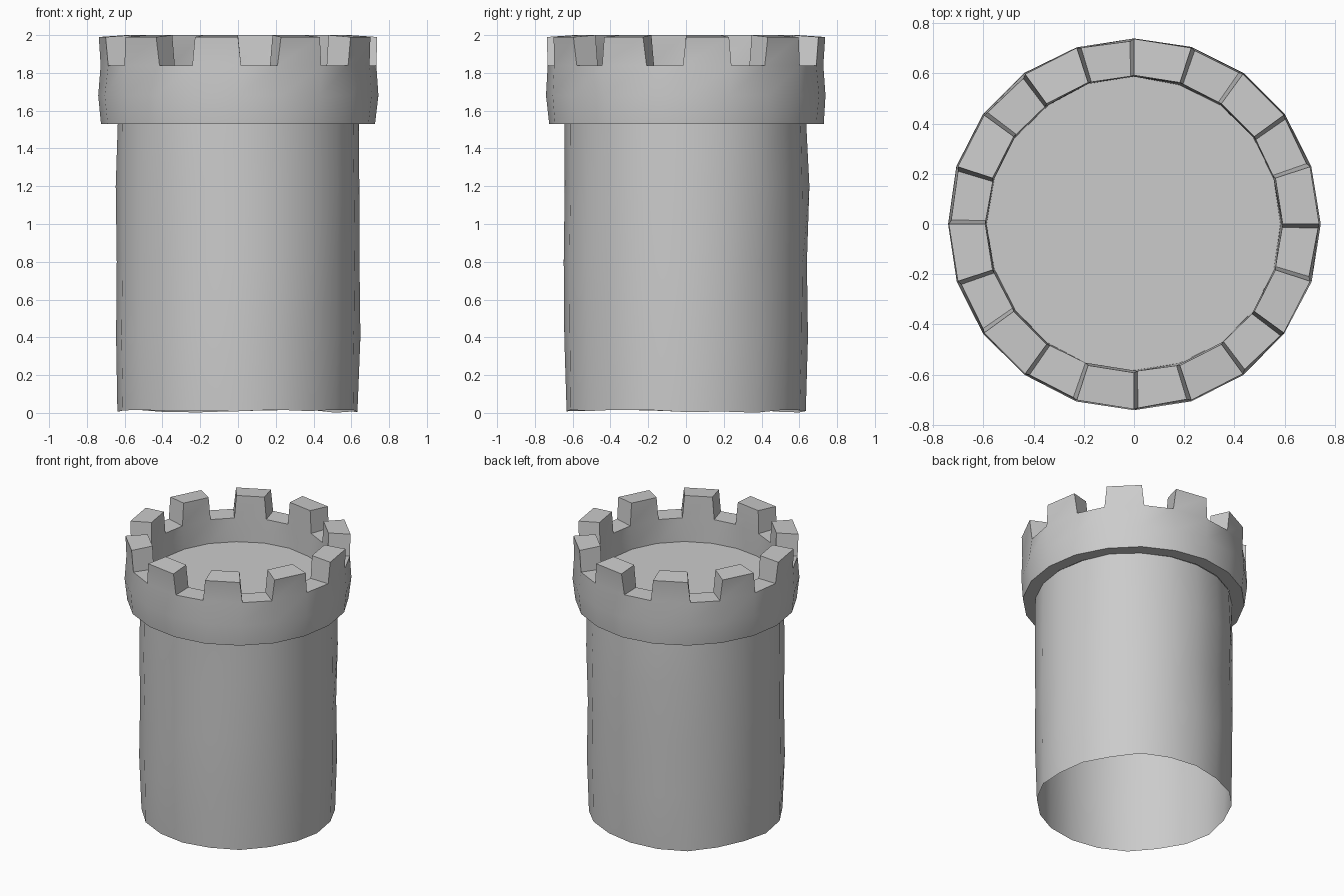
import bpy, bmesh, math, random

if "Cube" in bpy.data.objects:
    bpy.data.objects.remove(bpy.data.objects["Cube"])

random.seed(4)
N = 20
STEP = 2 * math.pi / N


def point(bm, r, a, z):
    return bm.verts.new((r * math.cos(a), r * math.sin(a), z))


def finish(bm, name, angle=35):
    bmesh.ops.recalc_face_normals(bm, faces=bm.faces)
    mesh = bpy.data.meshes.new(name)
    bm.to_mesh(mesh)
    bm.free()
    ob = bpy.data.objects.new(name, mesh)
    bpy.context.collection.objects.link(ob)
    bpy.ops.object.select_all(action='DESELECT')
    ob.select_set(True)
    bpy.context.view_layer.objects.active = ob
    bpy.ops.object.shade_smooth_by_angle(angle=math.radians(angle))


def bridge(bm, a, b):
    for k in range(N):
        j = (k + 1) % N
        bm.faces.new((a[k], a[j], b[j], b[k]))


# Shaft: open tube with slightly uneven, hand-worn walls
bm = bmesh.new()
loops = []
for z, r in [(0.01, 0.637), (0.4, 0.648), (0.8, 0.645), (1.2, 0.648), (1.53, 0.642)]:
    loop = []
    for k in range(N):
        dz = random.uniform(-0.01, 0.008) if z < 0.1 else 0
        loop.append(point(bm, r + random.uniform(-0.006, 0.006), k * STEP, z + dz))
    loops.append(loop)
for a, b in zip(loops, loops[1:]):
    bridge(bm, a, b)
finish(bm, "tower_shaft")

# Parapet: flared ring with a recessed floor and merlons on alternate segments
bm = bmesh.new()
flare = math.radians(1.3)


def base_angle(k):
    # merlon feet spread slightly into the gaps
    return k * STEP + (-flare if k % 2 == 0 else flare)


profile = [(0.64, 1.53), (0.727, 1.53), (0.741, 1.68), (0.73, 1.84),
           (0.588, 1.84), (0.585, 1.67)]
rings = []
for i, (r, z) in enumerate(profile):
    ring = []
    for k in range(N):
        a = base_angle(k) if i in (3, 4) else k * STEP
        jitter = random.uniform(-0.003, 0.003) if i else 0
        ring.append(point(bm, r + jitter, a, z))
    rings.append(ring)
for i in (0, 1, 2, 4):
    bridge(bm, rings[i], rings[i + 1])
bm.faces.new(rings[5])

outer, inner = rings[3], rings[4]
for k in range(N):
    j = (k + 1) % N
    foot = [outer[k], outer[j], inner[j], inner[k]]
    if k % 2:
        bm.faces.new(foot)
        continue
    # one merlon, its top slightly flared outward
    a0, a1 = k * STEP, (k + 1) * STEP
    top = [point(bm, 0.737, a0, 1.99), point(bm, 0.737, a1, 1.99),
           point(bm, 0.592, a1, 2.0), point(bm, 0.592, a0, 2.0)]
    for i in range(4):
        n = (i + 1) % 4
        bm.faces.new((foot[i], foot[n], top[n], top[i]))
    bm.faces.new(top)
finish(bm, "battlement_ring")
